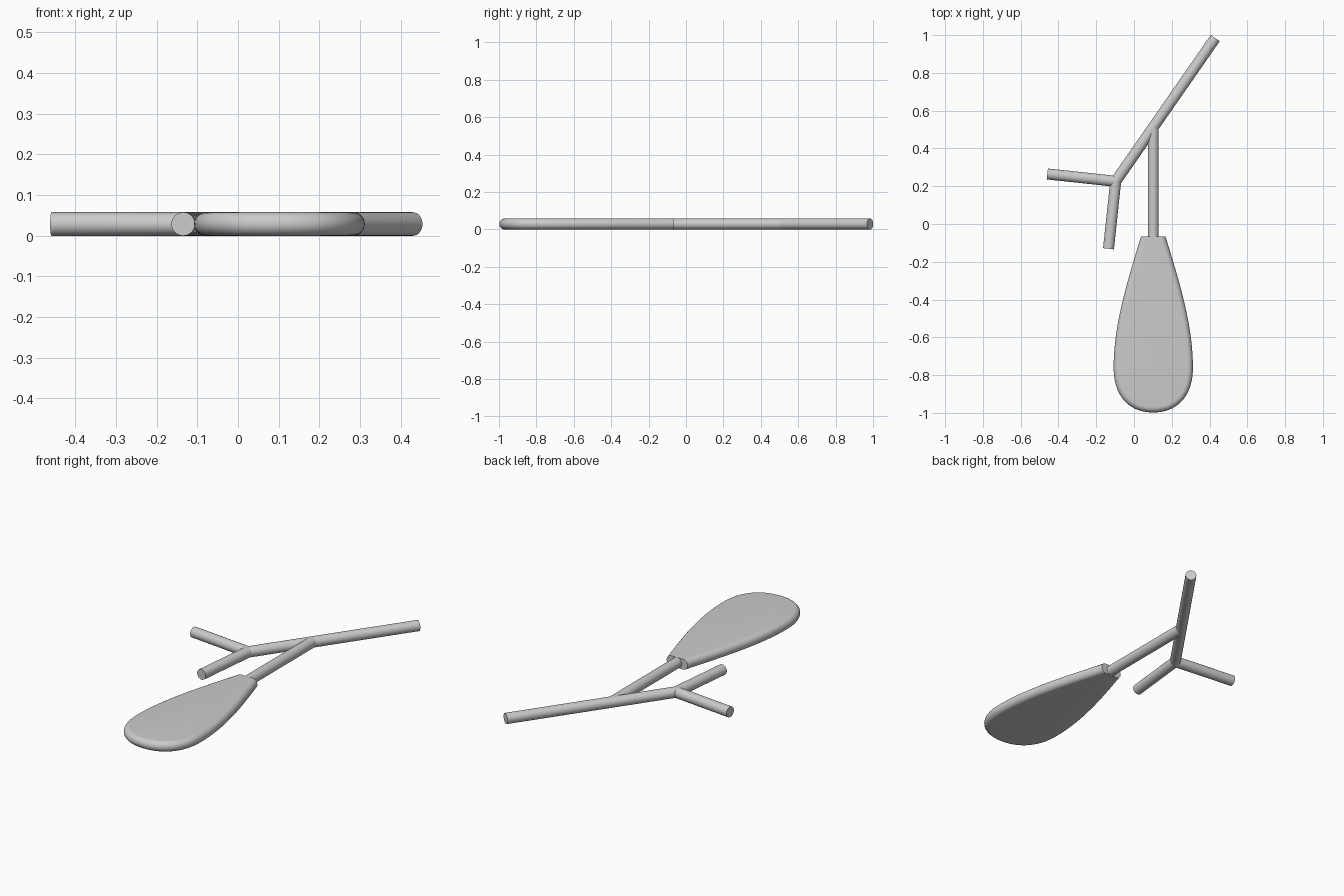
import bpy, bmesh, math
from mathutils import Vector
from mathutils.geometry import interpolate_bezier

cube = bpy.data.objects.get("Cube")
if cube:
    bpy.data.objects.remove(cube, do_unlink=True)

R = 0.029          # tube radius, also half the blade thickness
SIDES = 32

grey = bpy.data.materials.new("neutral_grey")
grey.use_nodes = True
grey.diffuse_color = (0.6, 0.6, 0.6, 1)
grey.node_tree.nodes["Principled BSDF"].inputs["Base Color"].default_value = (0.6, 0.6, 0.6, 1)


def finish(name, bm):
    bmesh.ops.recalc_face_normals(bm, faces=bm.faces)
    mesh = bpy.data.meshes.new(name)
    bm.to_mesh(mesh)
    bm.free()
    mesh.materials.append(grey)
    obj = bpy.data.objects.new(name, mesh)
    bpy.context.collection.objects.link(obj)
    bpy.ops.object.select_all(action='DESELECT')
    obj.select_set(True)
    bpy.context.view_layer.objects.active = obj
    bpy.ops.object.shade_smooth_by_angle(angle=math.radians(35))


def skin(bm, rings, closed):
    """Join neighbouring rings of vertices with quads."""
    for a, b in zip(rings, rings[1:]):
        n = len(a)
        for i in range(n if closed else n - 1):
            j = (i + 1) % n
            bm.faces.new((a[i], a[j], b[j], b[i]))


def tube(name, start, end, left_mitre=0.0, right_mitre=0.0):
    """Flat-lying tube; the start is mitred on each side by the given slope."""
    a, b = Vector((*start, R)), Vector((*end, R))
    axis = (b - a).normalized()
    side = Vector((-axis.y, axis.x, 0))
    bm = bmesh.new()
    near, far = [], []
    for i in range(SIDES):
        t = math.tau * i / SIDES
        u = R * math.cos(t)
        offset = side * u + Vector((0, 0, R * math.sin(t)))
        cut = abs(u) * (left_mitre if u > 0 else right_mitre)
        near.append(bm.verts.new(a + offset + axis * cut))
        far.append(bm.verts.new(b + offset))
    skin(bm, [near, far], True)
    bm.faces.new(far)
    centre = bm.verts.new(a)
    for i in range(SIDES):
        bm.faces.new((near[i], near[i - 1], centre))
    finish(name, bm)


# Forked branch: three tubes mitred together at one joint
joint = (-0.097, 0.226)
arms = [("long_branch", (0.43, 0.984)),
        ("side_branch", (-0.459, 0.265)),
        ("lower_branch", (-0.135, -0.131))]
angles = [math.atan2(e[1] - joint[1], e[0] - joint[0]) for _, e in arms]
for k, (name, end) in enumerate(arms):
    to_left = (angles[(k + 1) % 3] - angles[k]) % math.tau
    to_right = (angles[k] - angles[k - 1]) % math.tau
    tube(name, joint, end, 1 / math.tan(to_left / 2), 1 / math.tan(to_right / 2))

# Straight handle between the fork and the blade
CX, NECK = 0.102, -0.067
tube("handle", (CX, NECK - 0.02), (CX, 0.508))

# Teardrop blade: half outline from the neck to the tip, then mirrored
knots = [((0.065, NECK), (0.135, -0.295), (0.21, -0.53), (0.21, -0.76)),
         ((0.21, -0.76), (0.21, -0.92), (0.12, -0.998), (0, -0.998))]
half = []
for p, h1, h2, q in knots:
    half += interpolate_bezier(*(Vector((*v, 0)) for v in (p, h1, h2, q)), 21)[:-1]
tip = Vector((0, knots[-1][-1][1], 0))
outline = half + [tip] + [Vector((-v.x, v.y, 0)) for v in reversed(half)]

# Inward directions; the two neck points slide sideways to keep the end flat
inward = [Vector((-1, 0, 0))]
for before, after in zip(outline, outline[2:]):
    d = (after - before).normalized()
    inward.append(Vector((d.y, -d.x, 0)))
inward.append(Vector((1, 0, 0)))

bm = bmesh.new()
rings = []
STEPS = 16
for s in range(STEPS + 1):
    t = math.pi * (s / STEPS - 0.5)
    rings.append([bm.verts.new(p + n * R * (1 - math.cos(t)) + Vector((CX, 0, R + R * math.sin(t))))
                  for p, n in zip(outline, inward)])
skin(bm, rings, False)
bm.faces.new(rings[0])
bm.faces.new(rings[-1])
bm.faces.new([r[0] for r in rings] + [r[-1] for r in reversed(rings)])
finish("blade", bm)
